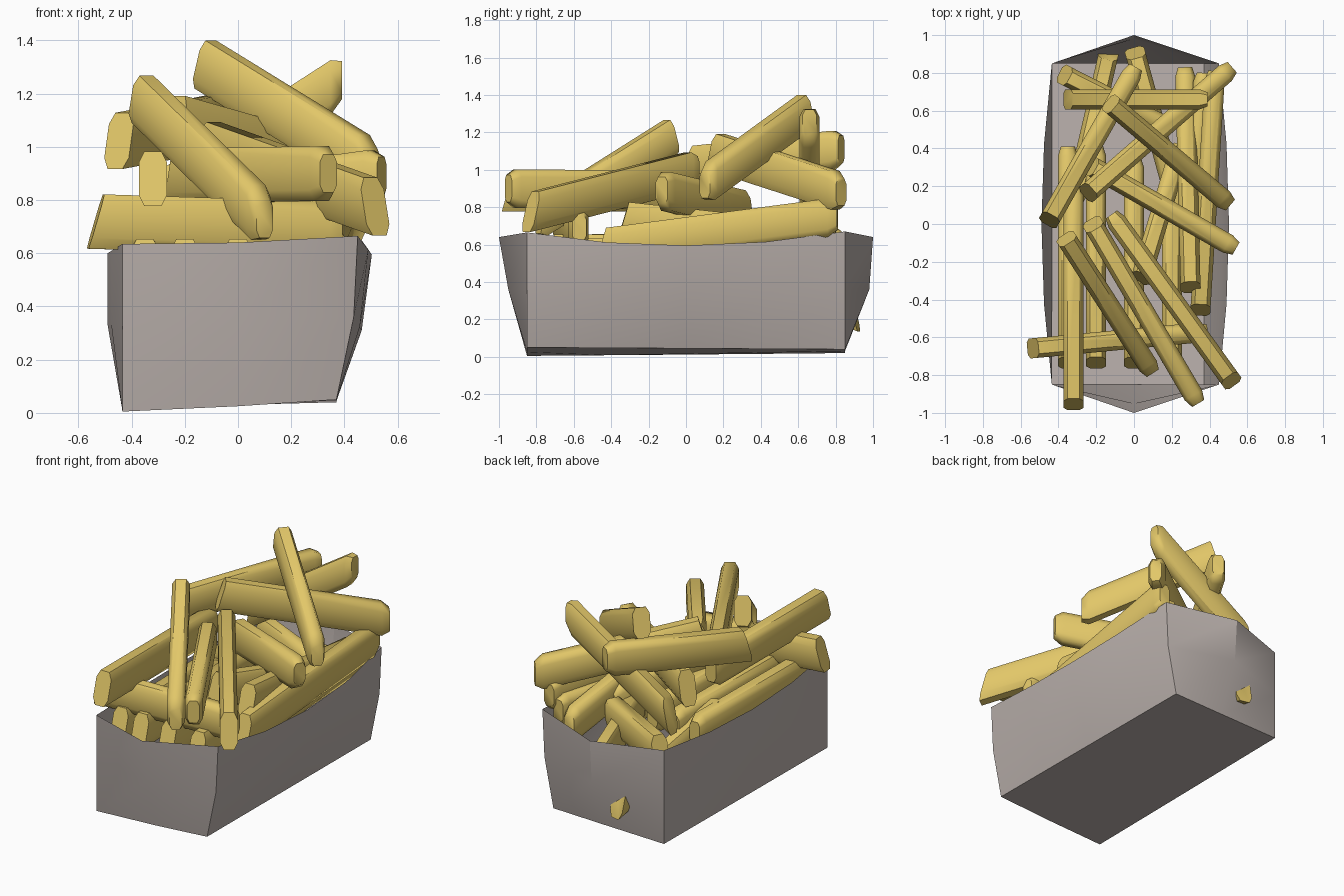
import bpy, bmesh
from mathutils import Vector

if "Cube" in bpy.data.objects:
    bpy.data.objects.remove(bpy.data.objects["Cube"])


def material(name, rgb):
    m = bpy.data.materials.new(name)
    m.diffuse_color = (*rgb, 1)
    m.use_nodes = True
    m.node_tree.nodes["Principled BSDF"].inputs["Base Color"].default_value = m.diffuse_color
    return m


gold = material("golden", (0.76, 0.57, 0.14))
card = material("card", (0.5, 0.445, 0.42))


def finish(name, bm, mat, angle):
    bmesh.ops.recalc_face_normals(bm, faces=bm.faces)
    me = bpy.data.meshes.new(name)
    bm.to_mesh(me)
    bm.free()
    me.materials.append(mat)
    ob = bpy.data.objects.new(name, me)
    bpy.context.collection.objects.link(ob)
    bpy.ops.object.select_all(action='DESELECT')
    ob.select_set(True)
    bpy.context.view_layer.objects.active = ob
    bpy.ops.object.shade_smooth_by_angle(angle=angle)
    return ob


def stitch(bm, rings):
    n = len(rings[0])
    for a, b in zip(rings, rings[1:]):
        for i in range(n):
            j = (i + 1) % n
            bm.faces.new((a[i], a[j], b[j], b[i]))


# Long sides get a parabolic bow through corner, middle, corner
def bowed(ring):
    pts = [Vector(p) for p in ring]

    def arc(a, m, b):
        return [a * ((1 - t) * (1 - 2 * t)) + m * (4 * t * (1 - t)) + b * (t * (2 * t - 1))
                for t in (.25, .5, .75)]
    return (pts[:3] + arc(pts[2], pts[3], pts[4]) + pts[4:7] + arc(pts[6], pts[7], pts[0]))


# Open tray: floor, bowed middle and dipping rim
def tray():
    floor = [(-.435, -.85, .005), (0, -.85, .025), (.37, -.85, .05), (.37, 0, .045),
             (.37, .85, .04), (0, .85, .03), (-.435, .85, .02), (-.435, 0, .012)]
    middle = [(-.435, -.85, .33), (0, -.95, .36), (.435, -.85, .36), (.465, 0, .31),
              (.435, .85, .36), (0, .98, .36), (-.435, .85, .33), (-.49, 0, .33)]
    rim = [(-.435, -.85, .635), (0, -1, .64), (.45, -.85, .665), (.503, 0, .595),
           (.45, .85, .67), (0, 1, .64), (-.435, .85, .635), (-.49, 0, .60)]
    bm = bmesh.new()
    rings = [[bm.verts.new(p) for p in bowed(r)] for r in (floor, middle, rim)]
    bm.faces.new(rings[0])
    stitch(bm, rings)
    finish("tray", bm, card, 0.6)


# Fry: tall chamfered section, slanted cut at p and a bevelled tip at q
def fry(i, p, q, w=.053, h=.103):
    p, q = Vector(p), Vector(q)
    d = (q - p).normalized()
    side = Vector((-d.y, d.x, 0)).normalized()
    up = Vector((0, 0, 1))
    section = [(-1, -.6), (-.6, -1), (.6, -1), (1, -.6),
               (1, .6), (.6, 1), (-.6, 1), (-1, .6)]
    bm = bmesh.new()
    rings = []
    for c, s, slant in ((p + d * .025, 1, .03), (q - d * .05, 1, 0), (q, .7, 0)):
        rings.append([bm.verts.new(c + side * (a * w * s) + up * (b * h * s) + d * (b * slant))
                      for a, b in section])
    bm.faces.new(rings[0])
    bm.faces.new(rings[-1])
    stitch(bm, rings)
    finish(f"fry_{i:02d}", bm, gold, 1.0)


tray()

# Fries piled above the rim
upper = [
    ((-.32, -.98, .88), (-.32, .2, .88)),
    ((-.23, .02, .89), (.34, -.95, .90)),
    ((.53, -.85, .77), (-.12, .05, 1.0)),
    ((-.37, -.06, 1.19), (.1, -.79, .73)),
    ((-.56, -.66, .72), (.39, -.57, .69)),
    ((-.46, .0, 1.02), (.01, .83, 1.11)),
    ((-.37, .66, .76), (.39, .66, 1.25)),
    ((-.14, .65, 1.32), (.51, .1, .92)),
    ((-.26, .15, 1.1), (.52, .83, .88)),
    ((-.25, .32, .78), (.54, -.13, .89)),
]
# Fries lying in the tray
lower = [
    ((.35, -.48, .58), (.43, .81, .75)),
    ((.30, -.36, .73), (.27, .83, .60)),
    ((.29, -.30, .52), (.37, .80, .66)),
    ((.03, -.31, .72), (.25, .42, .60)),
    ((-.39, .80, .58), (.2, .5, .60)),
    ((-.13, .92, .24), (-.32, .1, .58)),
    ((0, .93, .45), (.2, .2, .55)),
    ((-.35, -.76, .55), (-.35, .41, .56)),
    ((-.2, -.76, .55), (-.2, .41, .56)),
    ((0, -.76, .55), (0, .35, .55)),
    ((.2, -.74, .53), (.2, .35, .53)),
]
for i, (p, q) in enumerate(upper + lower, 1):
    fry(i, p, q)
